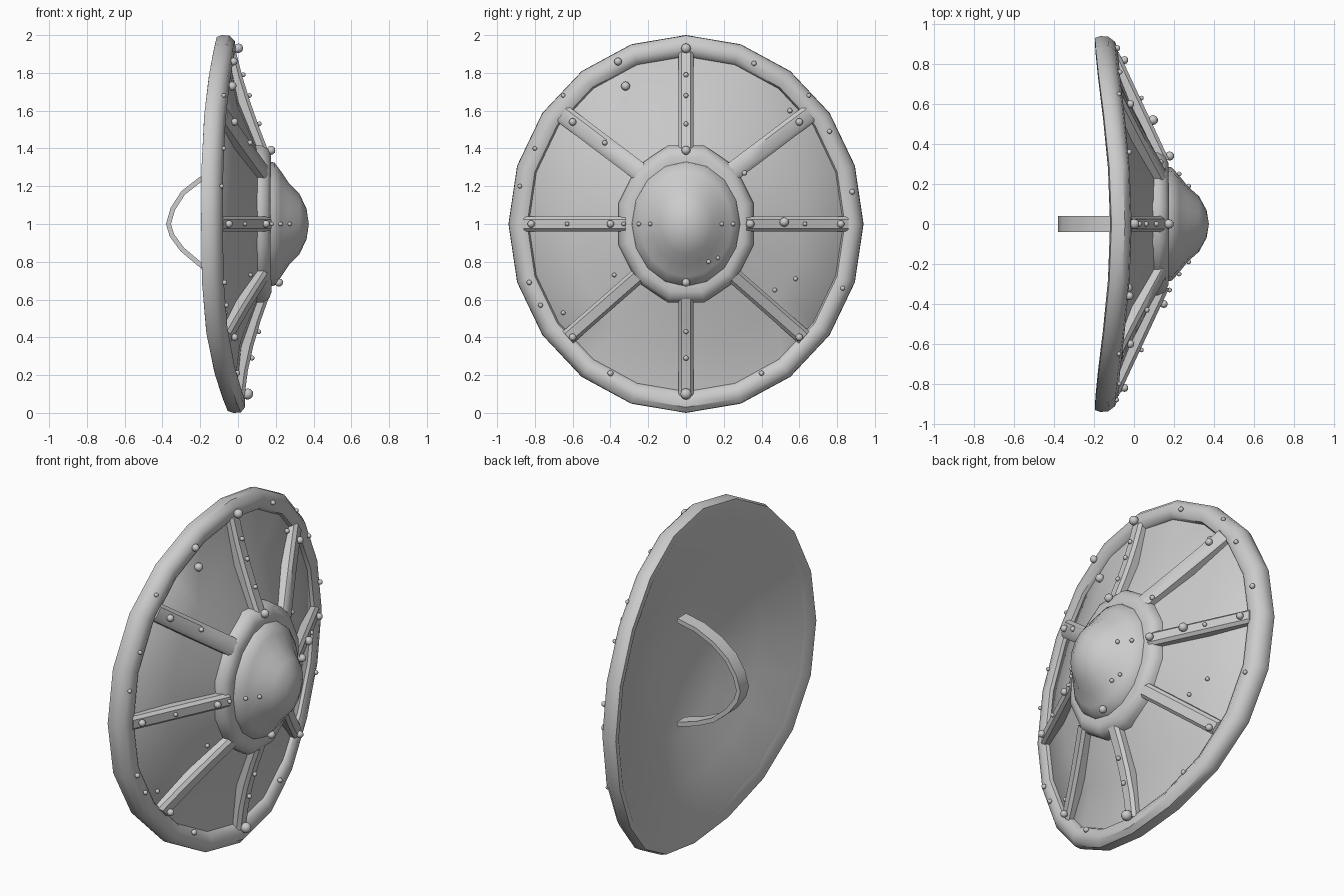
import bpy, bmesh, math
from mathutils import Vector

if "Cube" in bpy.data.objects:
    bpy.data.objects.remove(bpy.data.objects["Cube"])

SIDES = 20
RY = 0.94          # the shield is slightly narrower in y than in z


def bend(z):
    """Curl of the board towards +x at its top and bottom."""
    d = z - 1.0
    return (0.085 if d > 0 else 0.145) * abs(d) ** 3


def finish(name, bm, angle=40):
    bmesh.ops.recalc_face_normals(bm, faces=bm.faces)
    me = bpy.data.meshes.new(name)
    bm.to_mesh(me)
    bm.free()
    ob = bpy.data.objects.new(name, me)
    bpy.context.collection.objects.link(ob)
    bpy.ops.object.select_all(action='DESELECT')
    ob.select_set(True)
    bpy.context.view_layer.objects.active = ob
    bpy.ops.object.shade_smooth_by_angle(angle=math.radians(angle))
    return ob


def revolve(name, profile, sides=SIDES, closed=False, ry=RY, phase=0.0, angle=40):
    """Spin (radius, height) points about the shield axis, then bend."""
    bm = bmesh.new()
    rings = []
    for r, h in profile:
        if r == 0:
            rings.append([bm.verts.new((h, 0, 1))] * sides)
            continue
        ring = []
        for i in range(sides):
            a = 2 * math.pi * (i + phase) / sides
            z = 1 + r * math.cos(a)
            ring.append(bm.verts.new((h + bend(z), ry * r * math.sin(a), z)))
        rings.append(ring)
    pairs = list(zip(rings, rings[1:])) + ([(rings[-1], rings[0])] if closed else [])
    for a, b in pairs:
        for i in range(sides):
            j = (i + 1) % sides
            quad = list(dict.fromkeys((a[i], a[j], b[j], b[i])))
            if len(quad) > 2:
                bm.faces.new(quad)
    return finish(name, bm, angle)


def spoke_height(y, z):
    r = math.hypot(y / RY, z)
    return 0.15 - 0.44 * (r - 0.40)


def spoke(name, start, end, half=0.04):
    """Raised bar with a rounded section, following the cone."""
    bm = bmesh.new()
    s, e = Vector(start), Vector(end)
    side = Vector((-(e - s).y, (e - s).x)).normalized()
    section = [(-1, -0.09), (-1, -0.018), (-0.6, 0), (0.6, 0), (1, -0.018), (1, -0.09)]
    rings = []
    for k in range(5):
        c = s.lerp(e, k / 4)
        h = spoke_height(*c)
        ring = []
        for w, d in section:
            p = c + side * w * half
            ring.append(bm.verts.new((h + d + bend(1 + p.y), p.x, 1 + p.y)))
        rings.append(ring)
    for a, b in zip(rings, rings[1:]):
        for i in range(6):
            bm.faces.new((a[i], a[(i + 1) % 6], b[(i + 1) % 6], b[i]))
    bm.faces.new(rings[0])
    bm.faces.new(rings[-1])
    return finish(name, bm)


# Board: recessed conical front and hollow back in one shell
revolve("board", [(0, 0.13), (0.25, 0.13), (0.40, 0.10), (0.65, -0.02), (0.92, -0.12),
                  (0.96, -0.185), (0.88, -0.155), (0.65, -0.055), (0.40, 0.045),
                  (0.20, 0.09), (0, 0.10)])

# Rim: rounded band around the edge
revolve("rim", [(0.96, -0.195), (0.99, -0.195), (1.0, -0.17), (0.998, -0.13),
                (0.97, -0.095), (0.93, -0.08), (0.895, -0.09), (0.882, -0.115),
                (0.885, -0.15)], closed=True)

# Collar around the boss, then the boss itself
revolve("collar", [(0.43, 0.06), (0.43, 0.12), (0.41, 0.155), (0.37, 0.172),
                   (0.32, 0.17), (0.29, 0.14)], sides=12, ry=0.86, phase=0.5)
revolve("boss", [(0.335, 0.15), (0.325, 0.19), (0.28, 0.225), (0.215, 0.27),
                 (0.16, 0.325), (0.08, 0.363), (0, 0.375)], sides=16, ry=0.87, angle=50)

# Spokes
spoke("top_spoke", (0, 0.38), (0, 0.91))
spoke("bottom_spoke", (0, -0.38), (0, -0.91))
for s, label in ((1, "right"), (-1, "left")):
    spoke(label + "_spoke", (s * 0.32, 0), (s * 0.86, 0))
    spoke(label + "_upper_spoke", (s * 0.25, 0.28), (s * 0.655, 0.585), 0.05)
    spoke(label + "_lower_spoke", (s * 0.26, -0.28), (s * 0.625, -0.60), 0.042)

# Handle: flat strap swept along an arc behind the board
path = [(0.03, 1.31), (-0.09, 1.285), (-0.20, 1.235), (-0.29, 1.165), (-0.345, 1.08), (-0.368, 1.0),
        (-0.35, 0.94), (-0.295, 0.865), (-0.20, 0.785), (-0.09, 0.735), (0.03, 0.70)]
bm = bmesh.new()
rings = []
for i, p in enumerate(path):
    a, b = Vector(path[max(i - 1, 0)]), Vector(path[min(i + 1, len(path) - 1)])
    t = (b - a).normalized()
    n = Vector((-t.y, t.x)) * 0.013
    rings.append([bm.verts.new((p[0] + n.x * k, w, p[1] + n.y * k))
                  for k, w in ((1, -0.04), (1, 0.04), (-1, 0.04), (-1, -0.04))])
for a, b in zip(rings, rings[1:]):
    for i in range(4):
        bm.faces.new((a[i], a[(i + 1) % 4], b[(i + 1) % 4], b[i]))
bm.faces.new(rings[0])
bm.faces.new(rings[-1])
finish("handle", bm)

# Rivets: (y, z, radius), dropped onto the front surface
rivets = [(0, 1.93, .026), (-.36, 1.86, .021), (-.32, 1.73, .024), (.36, 1.85, .014),
          (-.65, 1.68, .012), (.65, 1.68, .012), (-.80, 1.40, .012), (.76, 1.49, .013),
          (.55, 1.60, .014), (-.43, 1.43, .014), (0, 1.39, .024), (.31, 1.27, .014),
          (-.88, 1.2, .012), (.88, 1.17, .015), (.34, 1.0, .023), (.52, 1.01, .025),
          (-.40, 1.0, .02), (-.82, 1.0, .02), (.82, 1.0, .02), (-.83, .69, .014),
          (.83, .66, .013), (-.77, .57, .013), (-.65, .53, .012), (.58, .71, .012),
          (.47, .65, .012), (-.38, .73, .012), (-.40, .21, .016), (.40, .21, .014),
          (0, .69, .022), (0, .29, .014), (0, .10, .03), (.12, .8, .012), (.17, .82, .011)]
rivets += [(0, z, .013) for z in (1.79, 1.68, 1.53, .43)]
rivets += [(s * y, 1.0, .012) for s in (1, -1) for y in (.19, .25, .33, .63)]
rivets += [(s * .60, z, .02) for s in (1, -1) for z in (1.54, .40)]
bpy.context.view_layer.update()
deps = bpy.context.evaluated_depsgraph_get()
bm = bmesh.new()
for y, z, r in rivets:
    hit, loc, *_ = bpy.context.scene.ray_cast(deps, Vector((2, y, z)), Vector((-1, 0, 0)))
    if hit:
        made = bmesh.ops.create_icosphere(bm, subdivisions=2, radius=r)
        bmesh.ops.translate(bm, verts=made["verts"], vec=loc + Vector((r * 0.5, 0, 0)))
finish("rivets", bm, 60)
